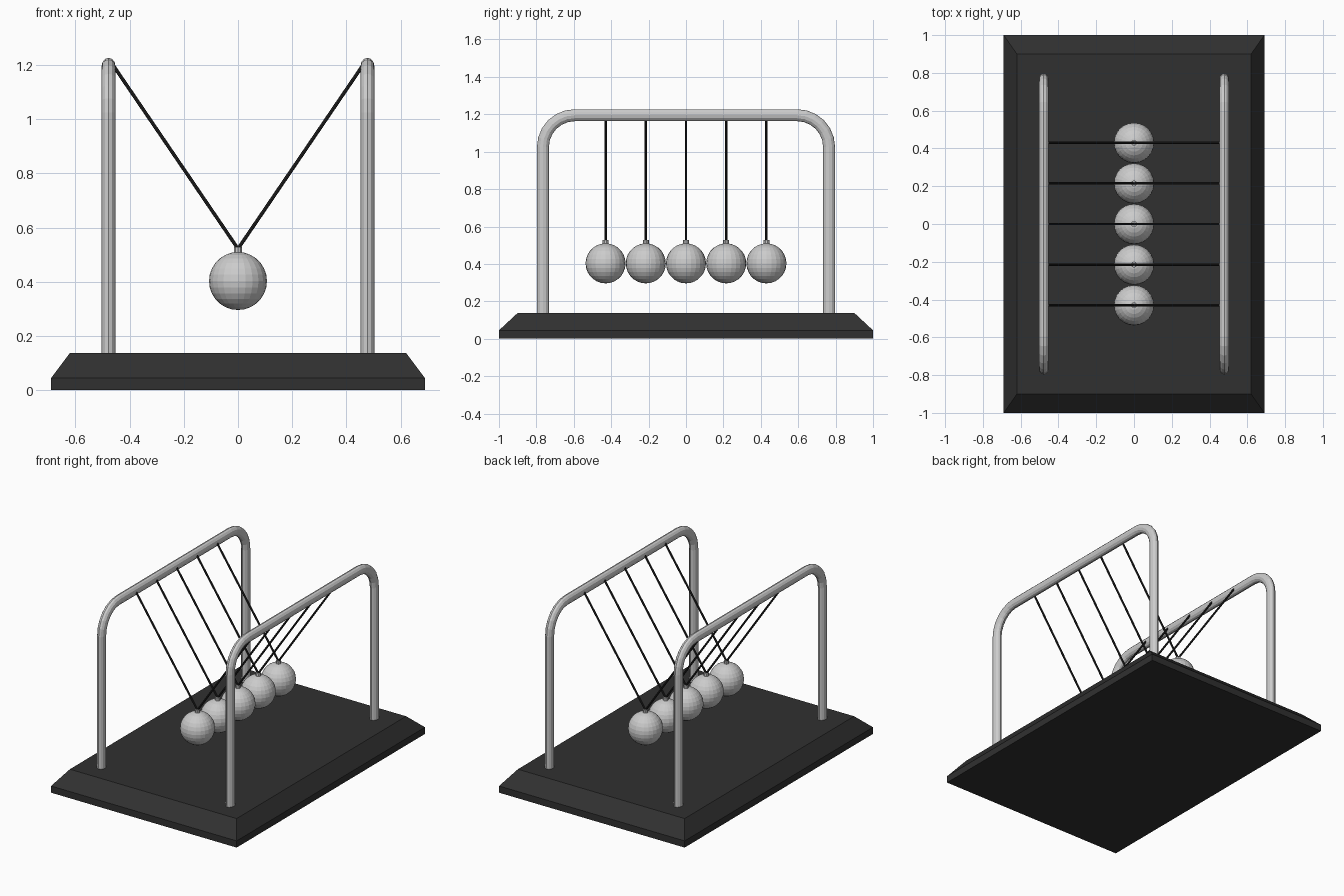
import bpy, bmesh, math
from mathutils import Vector

if "Cube" in bpy.data.objects:
    bpy.data.objects.remove(bpy.data.objects["Cube"])


def material(name, rgb):
    m = bpy.data.materials.new(name)
    m.diffuse_color = (*rgb, 1)
    m.use_nodes = True
    m.node_tree.nodes["Principled BSDF"].inputs["Base Color"].default_value = m.diffuse_color
    return m


BLACK = material("dark_base", (0.03, 0.03, 0.03))
CORD = material("dark_cord", (0.02, 0.02, 0.02))


def add_object(name, bm, mat=None):
    bmesh.ops.recalc_face_normals(bm, faces=bm.faces)
    mesh = bpy.data.meshes.new(name)
    bm.to_mesh(mesh)
    bm.free()
    obj = bpy.data.objects.new(name, mesh)
    bpy.context.collection.objects.link(obj)
    if mat:
        mesh.materials.append(mat)
    return obj


def rod(name, a, b, radius, sides, mat=None):
    a, b = Vector(a), Vector(b)
    bm = bmesh.new()
    bmesh.ops.create_cone(bm, cap_ends=True, segments=sides,
                          radius1=radius, radius2=radius, depth=(b - a).length)
    obj = add_object(name, bm, mat)
    obj.location = (a + b) / 2
    obj.rotation_euler = (b - a).to_track_quat('Z', 'Y').to_euler()
    return obj


# Base: slab with a wide sloping bevel around the top
bm = bmesh.new()
rings = [[bm.verts.new((sx * x, sy * y, z)) for sx, sy in ((-1, -1), (1, -1), (1, 1), (-1, 1))]
         for x, y, z in ((0.69, 1.0, 0), (0.69, 1.0, 0.045), (0.62, 0.9, 0.138))]
for low, high in zip(rings, rings[1:]):
    for i in range(4):
        j = (i + 1) % 4
        bm.faces.new((low[i], low[j], high[j], high[i]))
bm.faces.new(rings[0][::-1])
bm.faces.new(rings[-1])
add_object("base", bm, BLACK)

# Frames: bent tubes, slightly flattened across x
Y, TOP, BEND, STEPS, SIDES = 0.765, 1.195, 0.17, 6, 12
half = [(Y, 0.13, 0)]
for k in range(STEPS + 1):
    t = math.pi / 2 * k / STEPS
    half.append((Y - BEND + BEND * math.cos(t), TOP - BEND + BEND * math.sin(t), t))
path = half + [(-y, z, math.pi - t) for y, z, t in reversed(half)]
for side, label in ((-1, "left"), (1, "right")):
    bm = bmesh.new()
    rings = []
    for y, z, t in path:
        ring = []
        for i in range(SIDES):
            a = 2 * math.pi * i / SIDES
            r = 0.032 * math.cos(a)
            ring.append(bm.verts.new((side * 0.478 + 0.026 * math.sin(a),
                                      y + r * math.cos(t), z + r * math.sin(t))))
        rings.append(ring)
    for p, q in zip(rings, rings[1:]):
        for i in range(SIDES):
            j = (i + 1) % SIDES
            bm.faces.new((p[i], p[j], q[j], q[i]))
    bm.faces.new(rings[0])
    bm.faces.new(rings[-1])
    add_object(label + "_frame", bm)

# Hanging balls with their collars and paired cords
for n in range(5):
    y = (n - 2) * 0.215
    bm = bmesh.new()
    bmesh.ops.create_uvsphere(bm, u_segments=24, v_segments=14, radius=0.107)
    add_object(f"ball_{n + 1}", bm).location = (0, y, 0.403)
    rod(f"collar_{n + 1}", (0, y, 0.49), (0, y, 0.528), 0.016, 10)
    for side, label in ((-1, "left"), (1, "right")):
        rod(f"{label}_cord_{n + 1}", (0, y, 0.522), (side * 0.46, y, 1.198), 0.0065, 8, CORD)
